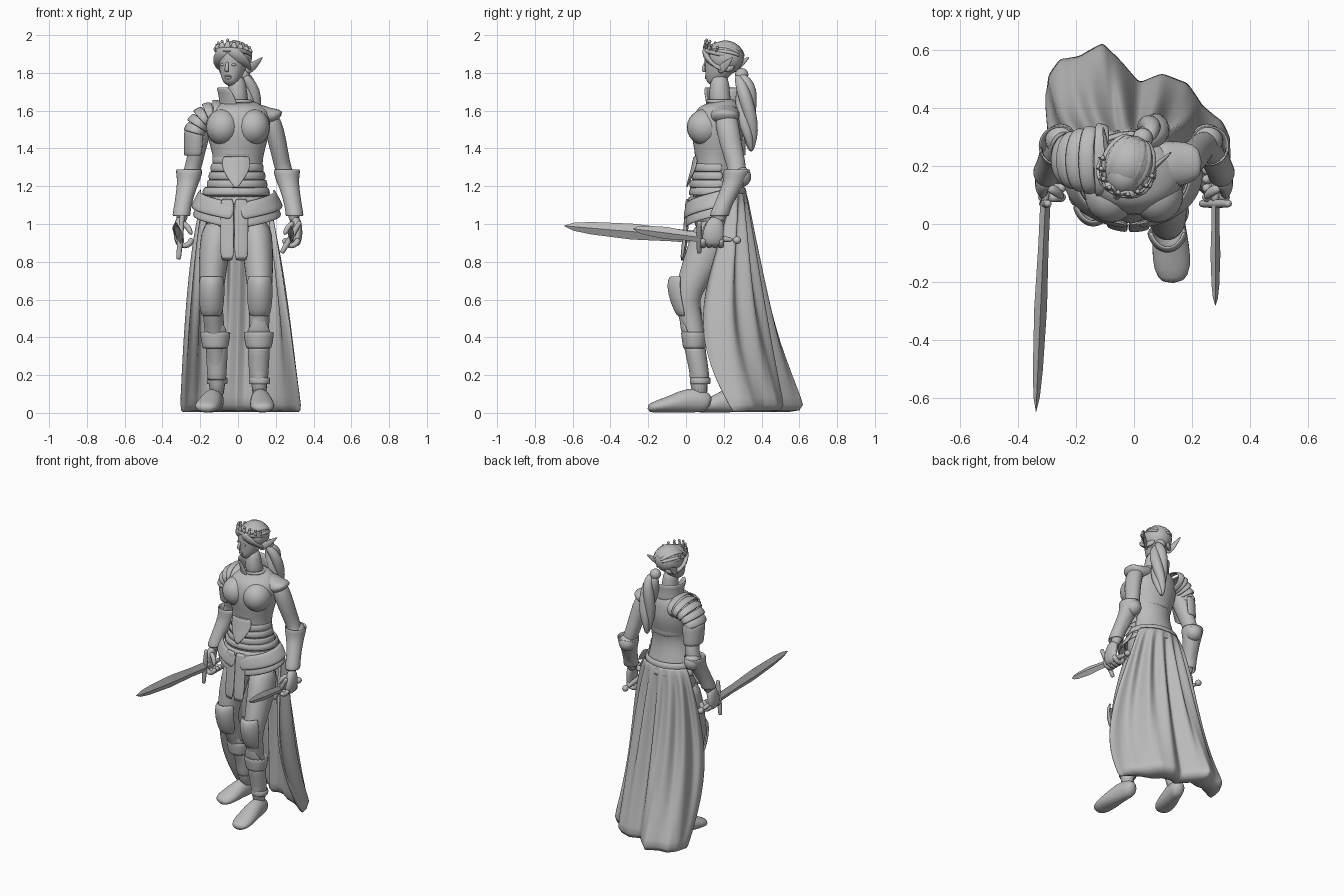
import bpy, bmesh, math
from mathutils import Vector, Matrix

if "Cube" in bpy.data.objects:
    bpy.data.objects.remove(bpy.data.objects["Cube"], do_unlink=True)

grey = bpy.data.materials.new("plain grey")
grey.use_nodes = True
grey.diffuse_color = (.5, .5, .5, 1)
grey.node_tree.nodes["Principled BSDF"].inputs["Base Color"].default_value = (.5, .5, .5, 1)

FRONT = 270
SIDES = (("left", 1), ("right", -1))
# The head is turned towards the model's right
HEAD = Matrix.Translation((-.025, .19, 1.74)) @ Matrix.Rotation(math.radians(-20), 4, "Z")


def finish(name, bm, matrix=None, smooth=True, subdivide=1, thickness=0):
    """Turn a bmesh into a named, shaded object."""
    bmesh.ops.remove_doubles(bm, verts=bm.verts, dist=.0002)
    bmesh.ops.recalc_face_normals(bm, faces=bm.faces)
    mesh = bpy.data.meshes.new(name)
    for face in bm.faces:
        face.smooth = smooth
    bm.to_mesh(mesh)
    bm.free()
    mesh.materials.append(grey)
    obj = bpy.data.objects.new(name, mesh)
    bpy.context.collection.objects.link(obj)
    if matrix is not None:
        obj.matrix_world = matrix
    if thickness:
        solid = obj.modifiers.new("thickness", "SOLIDIFY")
        solid.thickness = thickness
        solid.offset = 0
    if subdivide:
        obj.modifiers.new("round", "SUBSURF").levels = subdivide
        obj.modifiers["round"].render_levels = subdivide


def grid(name, rows, caps=False, closed=False, **options):
    """Skin rows of points with quads."""
    bm = bmesh.new()
    rings = [[bm.verts.new(point) for point in row] for row in rows]
    count = len(rings[0])
    for low, high in zip(rings, rings[1:]):
        for i in range(count if closed else count - 1):
            j = (i + 1) % count
            bm.faces.new((low[i], low[j], high[j], high[i]))
    if caps:
        bm.faces.new(rings[0][::-1])
        bm.faces.new(rings[-1])
    finish(name, bm, **options)


def loft(name, stations, side=(1, 0, 0), segments=12, caps=True, **options):
    """Elliptical tube through stations of x, y, z, width radius, depth radius."""
    centres = [Vector(s[:3]) for s in stations]
    rows = []
    for i, (centre, station) in enumerate(zip(centres, stations)):
        tangent = (centres[min(i + 1, len(centres) - 1)] - centres[max(i - 1, 0)]).normalized()
        across = Vector(side)
        across = (across - tangent * across.dot(tangent)).normalized()
        depth = tangent.cross(across)
        angles = [math.tau * k / segments for k in range(segments)]
        rows.append([centre + across * math.cos(a) * station[3] + depth * math.sin(a) * station[4]
                     for a in angles])
    grid(name, rows, caps=caps, closed=True, **options)


def shell(name, facing, rows, thickness=.014, steps=14, slant=0, **options):
    """Curved armour plate; rows of x, y, z, x radius, y radius, half angle; slant raises one end."""
    points = []
    for x, y, z, rx, ry, half in rows:
        row = []
        for k in range(steps + 1):
            a = math.radians(facing + half * (2 * k / steps - 1))
            row.append((x + rx * math.cos(a), y + ry * math.sin(a), z + slant * (k / steps - .5)))
        points.append(row)
    grid(name, points, thickness=thickness, **options)


def ball(name, location, size, matrix=None):
    bm = bmesh.new()
    bmesh.ops.create_uvsphere(bm, u_segments=20, v_segments=12, radius=1)
    bmesh.ops.transform(bm, matrix=Matrix.LocRotScale(Vector(location), None, Vector(size)), verts=bm.verts)
    finish(name, bm, matrix=matrix, subdivide=0)


# Torso, bust and neck
loft("torso", [(-.01, .17, .93, .14, .11), (-.01, .17, 1.05, .18, .14), (-.01, .17, 1.13, .175, .14),
               (-.01, .165, 1.22, .15, .12), (0, .16, 1.32, .125, .105), (0, .163, 1.4, .145, .122),
               (0, .165, 1.46, .162, .137), (0, .167, 1.53, .172, .142), (0, .183, 1.58, .175, .127),
               (0, .2, 1.625, .14, .1), (0, .19, 1.66, .07, .06)], segments=24)
for side, s in SIDES:
    ball(side + " bust", (.08 * s, .102, 1.512), (.09, .098, .096))
loft("neck", [(0, .19, 1.6, .065, .065), (0, .175, 1.68, .053, .057), (-.012, .18, 1.8, .048, .052)])
shell("neckline", FRONT, [(0, .185, 1.64, .08, .075, 180), (0, .18, 1.66, .062, .066, 180)])
shell("right collar", 160, [(0, .2, 1.61, .1, .085, 110), (-.005, .19, 1.67, .086, .085, 105),
                            (-.005, .185, 1.725, .105, .1, 85)])
shell("breastplate hem", FRONT, [(0, .162, 1.36, .132, .115, 180), (0, .165, 1.38, .137, .118, 180),
                                 (0, .165, 1.42, .146, .12, 180)], thickness=.01)

# Corset bands, belly plate and belts
for i in range(4):
    z, grow = 1.19 + .043 * i, .01 * (3 - i)
    shell("corset band", FRONT, [(-.005, .162, z, .126 + grow, .107 + grow, 105),
                                 (-.005, .162, z + .022, .129 + grow, .113 + grow, 105),
                                 (-.005, .162, z + .045, .122 + grow, .104 + grow, 105)], thickness=.01)
shell("belly plate", FRONT, [(-.01, .155, 1.19, .16, .152, 2), (-.01, .155, 1.25, .15, .136, 20),
                             (-.01, .155, 1.31, .138, .119, 36), (-.01, .155, 1.36, .135, .112, 30)],
      thickness=.01)
for z, grow in ((1.175, 0), (1.125, .008)):
    shell("belt", FRONT, [(-.01, .168, z - .025, .182 + grow, .153 + grow, 180),
                          (-.01, .168, z + .022, .168 + grow, .143 + grow, 180)], thickness=.018)

# Hip plates rise towards the outside; cloth panels hang between them
for side, s in SIDES:
    for drop, grow in ((0, .008), (.045, 0)):
        shell(side + " hip plate", FRONT + 54 * s, slant=.075 * s, rows=[
            (-.005, .17, 1.15 - drop, .186 + grow, .155 + grow, 50),
            (-.005, .17, 1.1 - drop, .212 + grow, .167 + grow, 50),
            (-.005, .17, 1.06 - drop, .232 + grow, .174 + grow, 46)])
for name, turn in (("right", -14), ("left", 8)):
    shell(name + " front panel", FRONT + turn,
          [(-.01, .17, 1.14, .2, .168, 11), (-.01, .17, .98, .2, .175, 11), (-.01, .17, .8, .2, .198, 11)], steps=4)

# Legs: each joint gives x and y, shared radii give the girth
GIRTH = ((1.02, .09, .11), (.86, .083, .108), (.7, .072, .082), (.6, .06, .068), (.5, .053, .06),
         (.4, .056, .056), (.25, .047, .048), (.06, .044, .05))
FOOT = ((0, .036, .04), (.12, .048, .066), (.35, .055, .068), (.6, .066, .048), (.85, .068, .033), (1, .038, .022))
LEFT_LEG = ((.09, .17), (.105, .11), (.115, .035), (.115, 0), (.113, .025), (.11, .045), (.11, .065), (.115, .075))
RIGHT_LEG = ((-.1, .17), (-.125, .14), (-.14, .1), (-.14, .09), (-.13, .135), (-.12, .18), (-.112, .225), (-.11, .26))
for side, joints, heel, toe in (("left", LEFT_LEG, (.112, .13), (.135, -.205)),
                                ("right", RIGHT_LEG, (-.11, .32), (-.18, .05))):
    loft(side + " leg", [(*joint, *girth) for joint, girth in zip(joints, GIRTH)], segments=16)
    heel, toe = Vector(heel), Vector(toe)
    loft(side + " foot", [(*heel.lerp(toe, t), depth, width, depth) for t, width, depth in FOOT], segments=14)
    x, y = joints[3]
    shell(side + " knee guard", FRONT, [(x, y + .01, .725, .06, .088, 68), (x, y, .68, .07, .1, 70),
                                        (x, y + .01, .58, .068, .085, 70), (x, y + .03, .51, .055, .07, 62)])
    x, y = joints[5]
    shell(side + " greave cuff", FRONT, [(x, y, .34, .064, .058, 180), (x, y, .38, .072, .062, 180),
                                         (x, y - .003, .43, .08, .068, 180)], thickness=.01)
    shell(side + " greave point", FRONT, [(x, y, .42, .072, .064, 65), (x, y - .01, .47, .064, .062, 40),
                                          (x, y - .015, .54, .06, .062, 8)], thickness=.01)
    (x, y), (ax, ay) = joints[6], joints[7]
    shell(side + " greave", FRONT, [(x, y - .02, .35, .058, .055, 180), (x, y, .25, .051, .05, 180),
                                    (x, y + .01, .17, .047, .048, 180)], thickness=.008)
    shell(side + " ankle band", FRONT, [(ax, ay, .15, .053, .052, 180), (ax, ay, .19, .053, .052, 180)],
          thickness=.01)

# Arms, vambraces and gripping hands
for side, s in SIDES:
    loft(side + " arm", [(s * x, y, z, a, b) for x, y, z, a, b in (
        (.14, .205, 1.6, .04, .05), (.182, .215, 1.54, .055, .066), (.21, .235, 1.43, .05, .06),
        (.232, .265, 1.32, .045, .053), (.25, .275, 1.26, .046, .052), (.272, .235, 1.17, .045, .045),
        (.295, .185, 1.06, .032, .036), (.3, .16, 1.0, .028, .034))])
    shell(side + " vambrace", FRONT, [(s * .258, .27, 1.29, .07, .07, 180), (s * .26, .262, 1.24, .06, .06, 180),
                                      (s * .27, .245, 1.2, .05, .051, 180), (s * .295, .19, 1.09, .04, .043, 180),
                                      (s * .3, .175, 1.04, .046, .05, 180)], thickness=.01)
    ball(side + " elbow guard", (s * .252, .29, 1.25), (.054, .055, .055))
    loft(side + " palm", [(s * .3, .165, 1.04, .028, .035), (s * .315, .15, .98, .028, .055),
                          (s * .317, .14, .925, .026, .06), (s * .305, .14, .88, .018, .05)])
    for i in range(4):
        y = .092 + .031 * i
        curl = [math.radians(a) for a in (10, -40, -90, -140, -190)]
        loft(side + " finger", [(s * (.282 + .039 * math.cos(a)), y, .92 + .039 * math.sin(a), .018, .018)
                                for a in curl], side=(0, 1, 0), segments=8)
    loft(side + " thumb", [(s * .3, .13, 1.01, .017, .02), (s * .262, .11, .985, .018, .02),
                           (s * .245, .09, .94, .012, .014)], segments=8)


# Weapons: leaf blade, guard, grip and pommel
def weapon(name, x, tip_x, tip_y, tip_z, width, height, guard):
    base, tip = Vector((x, .07, .93)), Vector((tip_x, tip_y, tip_z))
    leaf = ((0, .8), (.2, .8), (.5, 1), (.8, .78), (.93, .5), (1, .03))
    loft(name + " blade", [(*base.lerp(tip, t), width * w, height * w) for t, w in leaf],
         segments=4, smooth=False, subdivide=0)
    loft(name + " grip", [(x, .06, .932, .015, .016), (x, .15, .925, .018, .019), (x, .26, .915, .013, .014)])
    ball(name + " pommel", (x, .27, .914), (.02, .022, .02))
    ends = [base + Vector(guard) * t for t in (-1, -.85, 0, .85, 1)]
    loft(name + " guard", [(*p, r, r) for p, r in zip(ends, (.014, .014, .018, .014, .014))],
         side=(0, 1, 0), segments=8)


weapon("sword", -.305, -.337, -.645, .99, .022, .042, (.01, 0, .12))
weapon("dagger", .28, .28, -.28, .975, .017, .032, (.05, 0, .085))

# Layered right pauldron with an upper arm plate, and pointed left shoulder cap
for i in range(5):
    rings = []
    for step, swell in ((0, -.006), (.5, .003), (1.15, .006)):
        a = math.radians(-8 + 17 * (i + step))
        rings.append((-.105 - .125 * math.sin(a), .22, 1.455 + .13 * math.cos(a),
                      .12 + swell - .009 * i, .066 + swell - .003 * i))
    loft("pauldron lame", rings, side=(0, 1, 0), segments=18, caps=False, thickness=.01)
shell("upper arm plate", 180, [(-.222, .24, 1.36, .06, .072, 120), (-.22, .235, 1.4, .062, .076, 120),
                               (-.215, .225, 1.5, .068, .085, 120)], thickness=.01)
loft("left shoulder cap", [(.05, .2, 1.6, .08, .045), (.12, .205, 1.58, .084, .055),
                           (.18, .21, 1.565, .078, .05), (.235, .215, 1.595, .05, .012)], side=(0, 1, 0))

# Head and face, in the head's own frame
loft("head", [(0, -.07, 0, .022, .022), (0, -.052, .022, .045, .045), (0, -.03, .06, .063, .07),
              (0, -.012, .1, .072, .088), (0, 0, .15, .077, .096), (0, .005, .19, .068, .085),
              (0, .01, .22, .035, .045)], segments=18, matrix=HEAD)
loft("nose", [(0, -.09, .12, .008, .008), (0, -.1, .095, .01, .01), (0, -.107, .075, .013, .012),
              (0, -.093, .064, .01, .006)], matrix=HEAD, segments=8)
for name, z, tall in (("upper lip", .043, .006), ("lower lip", .033, .007)):
    ball(name, (0, -.085, z), (.02, .009, tall), HEAD)
for side, s in SIDES:
    ball(side + " eye", (s * .03, -.081, .103), (.015, .008, .007), HEAD)
    loft(side + " ear", [(s * .066, .005, .07, .022, .012), (s * .085, .035, .085, .028, .011),
                         (s * .105, .07, .11, .02, .008), (s * .127, .11, .145, .003, .003)],
         side=(0, 0, 1), segments=10, matrix=HEAD)
    loft(side + " fringe", [(s * .005, -.085, .19, .02, .03), (s * .05, -.076, .155, .02, .034),
                            (s * .08, -.03, .105, .014, .036), (s * .08, .03, .085, .014, .032),
                            (s * .04, .09, .09, .014, .02)], side=(0, 1, 0), matrix=HEAD)

# Swept hair, tie and twisted ponytail
ball("hair cap", (0, .02, .142), (.092, .098, .09), HEAD)
for i in range(7):
    lean = math.radians(-66 + 22 * i)
    arc = [math.radians(a) for a in (25, 60, 95, 130, 165)]
    loft("hair lock", [(.086 * math.sin(lean) * math.sin(a), .02 - .094 * math.cos(a),
                        .142 + .084 * math.cos(lean) * math.sin(a), .022, .012) for a in arc],
         segments=8, matrix=HEAD)
ball("hair tie", (.03, .295, 1.79), (.035, .035, .035))
TAIL = ((.035, .285, 1.79, .012), (.048, .305, 1.76, .021), (.06, .315, 1.71, .028), (.065, .32, 1.62, .028),
        (.067, .33, 1.53, .025), (.065, .34, 1.45, .017), (.06, .345, 1.38, .004))
for strand in range(3):
    turns = [math.tau * strand / 3 + .8 * i for i in range(len(TAIL))]
    loft("ponytail strand", [(x + r * math.cos(a), y + r * math.sin(a), z, r * 1.2 + .003, r * 1.2 + .003)
                             for (x, y, z, r), a in zip(TAIL, turns)])

# Crown with points and beads
CROWN = HEAD @ Matrix.Translation((0, .004, .163)) @ Matrix.Rotation(math.radians(-12), 4, "X")
shell("crown band", FRONT, [(0, 0, -.012, .091, .104, 180), (0, 0, .014, .093, .106, 180)],
      thickness=.009, steps=28, matrix=CROWN)
for i in range(-4, 5):
    a = math.radians(FRONT + 22 * i)
    x, y, tall = .09 * math.cos(a), .103 * math.sin(a), .05 - .005 * abs(i)
    loft("crown point", [(x, y, .005, .024, .006), (x, y, tall * .6, .016, .005), (x, y, tall, .005, .004)],
         segments=8, matrix=CROWN)
    ball("crown bead", (x, y, tall), (.008, .008, .008), CROWN)

# Long pleated half cape, a solid that thickens inwards towards the floor
HEM = [Vector(p) for p in ((-.305, .42), (-.31, .47), (-.3, .53), (-.26, .59), (-.19, .595), (-.11, .645),
                           (-.05, .58), (.02, .5), (.1, .53), (.19, .5), (.24, .42), (.31, .37),
                           (.338, .31), (.34, .25))]
SPANS = 4 * (len(HEM) - 1)
rows = []
for k in range(15):
    t, outer, inner = k / 14, [], []
    for i in range(SPANS + 1):
        j, u = min(i // 4, len(HEM) - 2), i / SPANS
        low = HEM[j].lerp(HEM[j + 1], i / 4 - j)
        a = math.pi * (.88 - .76 * u)
        edge = abs(2 * u - 1) ** 3
        pleat = .02 * math.sin(math.pi * t ** .7) * math.sin(u * math.tau * 7)
        x, top_y = -.01 + .18 * math.cos(a), .19 + .133 * math.sin(a)
        x += (low.x - x) * t ** (.62 + .15 * u)
        y = top_y + (low.y - top_y) * t ** 1.3 - .16 * edge * math.sin(math.pi * t ** 1.3) + pleat
        point = Vector((x + pleat * math.cos(a), y, 1.165 * (1 - t)))
        outer.append(point)
        inner.append(point.lerp(Vector((-.05 * t, .19 + .03 * t, point.z)), .07 + .42 * t * (1 - edge)))
    rows.append(outer + inner[::-1])
# Fold both ends shut onto the outer rim
rims = [row[:SPANS + 1] + row[SPANS::-1] for row in (rows[0], rows[-1])]
grid("cape", [rims[0]] + rows + [rims[1]], closed=True)
